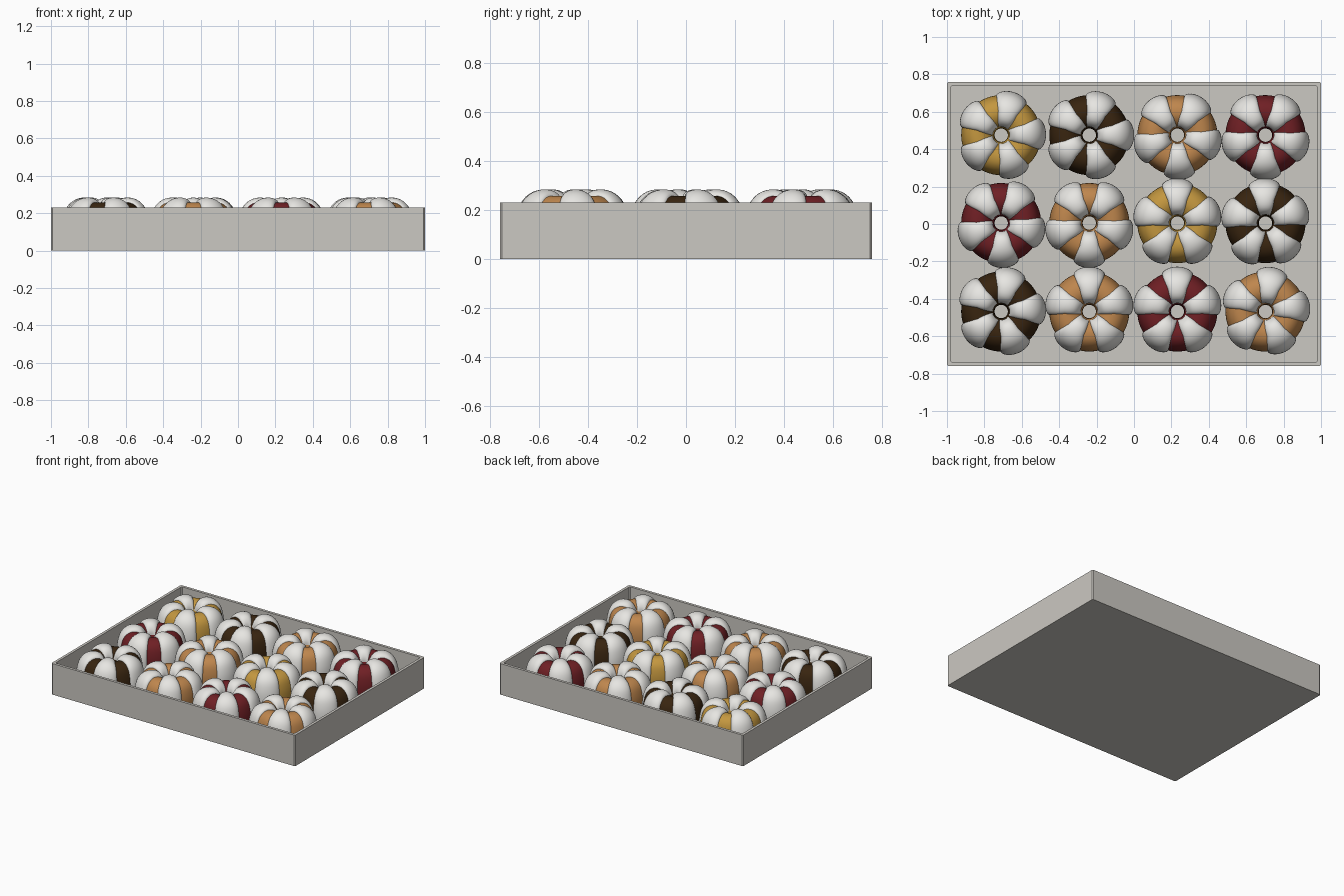
import bpy, bmesh, math
from mathutils import Vector

cube = bpy.data.objects.get("Cube")
if cube:
    bpy.data.objects.remove(cube, do_unlink=True)


def material(name, rgb):
    m = bpy.data.materials.new(name)
    m.use_nodes = True
    m.diffuse_color = (*rgb, 1)
    m.node_tree.nodes["Principled BSDF"].inputs["Base Color"].default_value = (*rgb, 1)
    return m


CARD = material("grey card", (0.60, 0.58, 0.54))
ICING = material("white icing", (0.83, 0.82, 0.79))
FLAVOURS = {
    "red": material("red velvet", (0.16, 0.014, 0.018)),
    "caramel": material("caramel", (0.52, 0.24, 0.075)),
    "gold": material("golden sponge", (0.55, 0.31, 0.05)),
    "dark": material("dark chocolate", (0.04, 0.018, 0.005)),
}


def finish(bm, name, mats, smooth):
    bmesh.ops.recalc_face_normals(bm, faces=bm.faces)
    mesh = bpy.data.meshes.new(name)
    bm.to_mesh(mesh)
    bm.free()
    for m in mats:
        mesh.materials.append(m)
    mesh.polygons.foreach_set("use_smooth", [smooth] * len(mesh.polygons))
    obj = bpy.data.objects.new(name, mesh)
    bpy.context.collection.objects.link(obj)
    return obj


# Open tray with lightly cut corners
def build_tray(hx, hy, height, wall, cut):
    def outline(bm, inset, z):
        x, y = hx - inset, hy - inset
        pts = []
        for sx, sy in ((1, 1), (-1, 1), (-1, -1), (1, -1)):
            a, b = (sx * x, sy * (y - cut)), (sx * (x - cut), sy * y)
            pts += [a, b] if sx * sy > 0 else [b, a]
        return [bm.verts.new((px, py, z)) for px, py in pts]

    bm = bmesh.new()
    rings = [outline(bm, *level) for level in
             ((0, 0), (0, height), (wall, height), (wall, wall))]
    for low, high in zip(rings, rings[1:]):
        for i in range(len(low)):
            j = (i + 1) % len(low)
            bm.faces.new((low[i], low[j], high[j], high[i]))
    bm.faces.new(rings[0])
    bm.faces.new(rings[-1])
    finish(bm, "tray", [CARD], False)


# Smooth ring-cake cross-section from the hole, over the top, to the foot
KEYS = [Vector(p) for p in (
    (0.036, 0.016), (0.036, 0.12), (0.042, 0.19), (0.062, 0.232), (0.105, 0.256),
    (0.155, 0.25), (0.192, 0.215), (0.21, 0.155), (0.214, 0.09), (0.21, 0.016))]


def spline(keys, steps):
    out = []
    for i in range(len(keys) - 1):
        a, b = keys[max(i - 1, 0)], keys[i]
        c, d = keys[i + 1], keys[min(i + 2, len(keys) - 1)]
        for k in range(steps):
            t = k / steps
            out.append(0.5 * (2 * b + (c - a) * t + (2 * a - 5 * b + 4 * c - d) * t * t
                              + (3 * b - a - 3 * c + d) * t ** 3))
    return out + [keys[-1]]


PROFILE = spline(KEYS, 4)
LOBES = 5


def polar(r, angle, z):
    return (r * math.cos(angle), r * math.sin(angle), z)


def grid_faces(bm, rows, closed, index):
    n = len(rows[0])
    for a, b in zip(rows, rows[1:]):
        for i in range(n if closed else n - 1):
            j = (i + 1) % n
            bm.faces.new((a[i], a[j], b[j], b[i])).material_index = index


# Sponge ring
def add_sponge(bm, segments=60):
    rows = [[bm.verts.new(polar(p.x, math.tau * i / segments, p.y)) for i in range(segments)]
            for p in PROFILE]
    grid_faces(bm, rows + [rows[0]], True, 0)


# One swollen icing lobe following the sponge from the hole rim to the foot
def add_lobe(bm, centre, columns=14):
    path = PROFILE[9:]
    rows = []
    for k, p in enumerate(path):
        before, after = path[max(k - 1, 0)], path[min(k + 1, len(path) - 1)]
        along = (after - before).normalized()
        out = Vector((-along.y, along.x))
        t = k / (len(path) - 1)
        half = math.radians(23 + 12 * max(0, 1 - t * 3))
        bulge = 0.028 * min(1, 0.1 + t * 4.5)
        row = []
        for i in range(columns + 1):
            a = math.pi * i / columns
            q = p + out * (bulge * math.sin(a) - 0.002)
            row.append(bm.verts.new(polar(q.x, centre - half * math.cos(a), max(q.y, 0.016))))
        rows.append(row)
    grid_faces(bm, rows, False, 1)


def build_cake(name, x, y, flavour, turn):
    bm = bmesh.new()
    add_sponge(bm)
    for n in range(LOBES):
        add_lobe(bm, math.radians(turn) + math.tau * (n + 0.5) / LOBES)
    obj = finish(bm, name, [FLAVOURS[flavour], ICING], True)
    obj.location = (x, y, 0)


build_tray(1, 0.76, 0.23, 0.02, 0.008)

# Cakes in rows from back to front, each with its flavour and turn
ROWS = [
    ("back", 0.475, (("gold", 38), ("dark", 36), ("caramel", 21), ("red", 18))),
    ("middle", 0.005, (("red", 21), ("caramel", 18), ("gold", 54), ("dark", 56))),
    ("front", -0.468, (("dark", 40), ("caramel", 54), ("red", 54), ("caramel", 44))),
]
for row, y, cakes in ROWS:
    for col, (flavour, turn) in enumerate(cakes):
        build_cake(f"{row}_{flavour}_cake_{col + 1}", -0.71 + 0.471 * col, y, flavour, turn)
